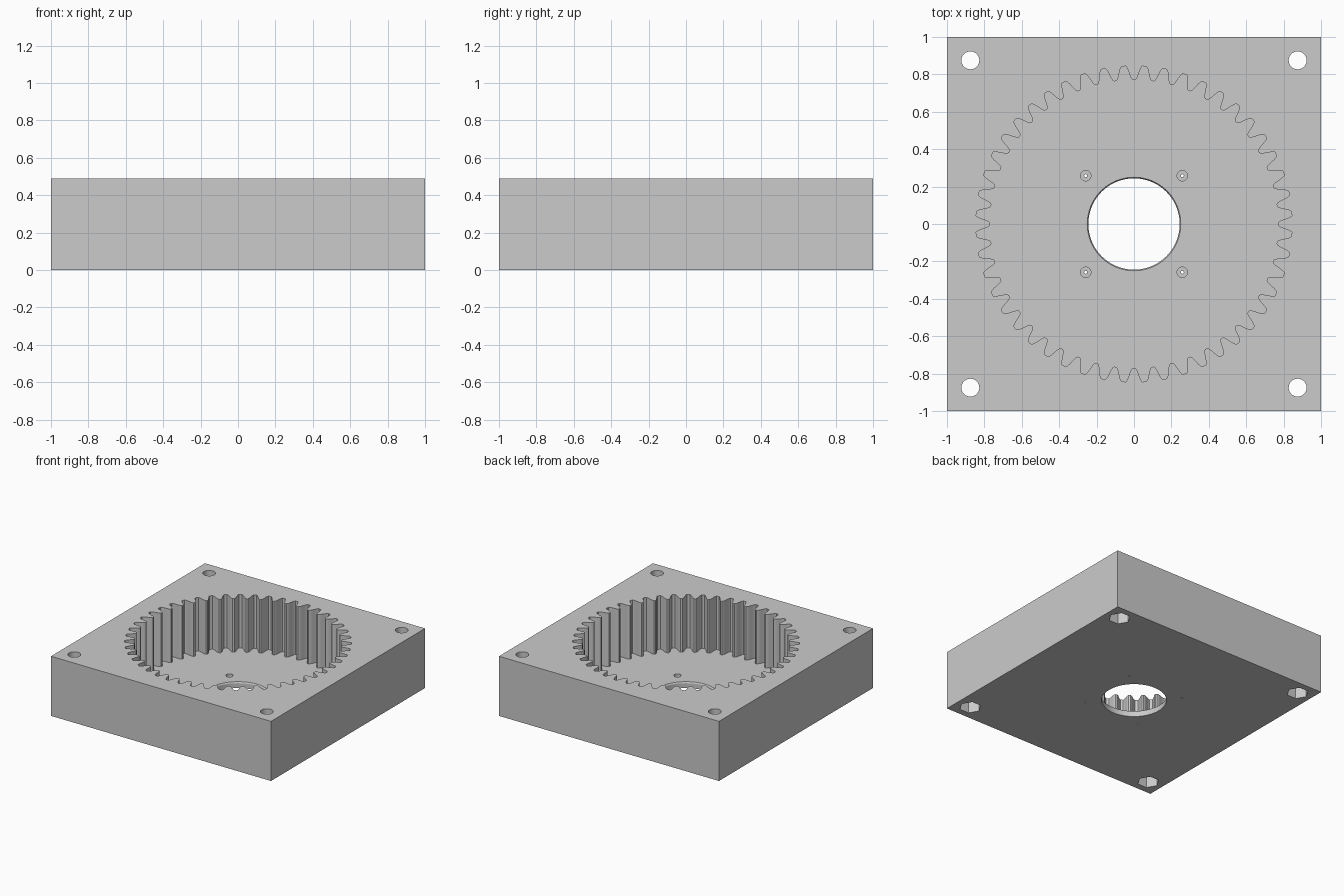
import bpy
import bmesh
from math import cos, sin, pi, radians

cube = bpy.data.objects.get("Cube")
if cube:
    bpy.data.objects.remove(cube, do_unlink=True)

HEIGHT, FLOOR = 0.49, 0.05
TEETH = 48

grey = bpy.data.materials.new("grey_plastic")
grey.use_nodes = True
grey.diffuse_color = (0.6, 0.6, 0.6, 1)
grey.node_tree.nodes["Principled BSDF"].inputs["Base Color"].default_value = (0.6, 0.6, 0.6, 1)


def circle(r, n, turn=0.0):
    return [(r * cos(turn + 2 * pi * i / n), r * sin(turn + 2 * pi * i / n)) for i in range(n)]


def loft(name, layers):
    """Closed solid through a stack of (outline, z) layers."""
    bm = bmesh.new()
    rings = [[bm.verts.new((x, y, z)) for x, y in outline] for outline, z in layers]
    for low, high in zip(rings, rings[1:]):
        for i in range(len(low)):
            j = (i + 1) % len(low)
            bm.faces.new((low[i], low[j], high[j], high[i]))
    bm.faces.new(rings[0][::-1])
    bm.faces.new(rings[-1])
    mesh = bpy.data.meshes.new(name)
    bm.to_mesh(mesh)
    bm.free()
    obj = bpy.data.objects.new(name, mesh)
    bpy.context.collection.objects.link(obj)
    return obj


def prism(name, outline, z0, z1):
    return loft(name, [(outline, z0), (outline, z1)])


def cut(target, cutter, x=0.0, y=0.0):
    """Subtract the cutter from the target and discard it."""
    cutter.location = (x, y, 0)
    cutter.hide_render = True
    mod = target.modifiers.new("cut", "BOOLEAN")
    mod.operation = "DIFFERENCE"
    mod.solver = "EXACT"
    mod.object = cutter
    bpy.context.view_layer.update()
    deps = bpy.context.evaluated_depsgraph_get()
    result = bpy.data.meshes.new_from_object(target.evaluated_get(deps))
    target.modifiers.clear()
    target.data = result
    bpy.data.objects.remove(cutter, do_unlink=True)


# Square block
housing = prism("ring_gear_housing", [(-1, -1), (1, -1), (1, 1), (-1, 1)], 0, HEIGHT)
housing.data.materials.append(grey)

# Toothed cavity: half a tooth as (radius, degrees from tooth centre), mirrored
half = [(0.845, 0.75), (0.839, 1.1), (0.825, 1.5), (0.808, 1.9),
        (0.79, 2.3), (0.777, 2.75), (0.77, 3.3)]
tooth = [(r, -a) for r, a in reversed(half)] + half
gear = []
for k in range(TEETH):
    for r, a in tooth:
        t = 2 * pi * (k + 0.5) / TEETH + radians(a)
        gear.append((r * cos(t), r * sin(t)))
cut(housing, prism("gear_cutter", gear, FLOOR, HEIGHT + 0.1))

# Central shaft bore, slightly wider at the floor
cut(housing, loft("bore_cutter", [(circle(0.244, 96), -0.1), (circle(0.244, 96), FLOOR - 0.01),
                                  (circle(0.25, 96), FLOOR), (circle(0.25, 96), FLOOR + 0.1)]))

for sx in (-1, 1):
    for sy in (-1, 1):
        # Corner bolt hole with a hexagonal nut pocket underneath
        x, y = 0.875 * sx, 0.875 * sy
        cut(housing, prism("bolt_cutter", circle(0.048, 32), -0.1, HEIGHT + 0.1), x, y)
        cut(housing, prism("nut_cutter", circle(0.083, 6), -0.1, 0.1), x, y)
        # Small screw hole in the floor with a counterbore
        x, y = 0.258 * sx, 0.258 * sy
        cut(housing, prism("screw_cutter", circle(0.008, 16), -0.1, FLOOR + 0.1), x, y)
        cut(housing, prism("screw_head_cutter", circle(0.028, 24), FLOOR - 0.025, FLOOR + 0.1), x, y)

# Smooth round walls, sharp edges
if not housing.data.materials:
    housing.data.materials.append(grey)
bpy.context.view_layer.objects.active = housing
housing.select_set(True)
bpy.ops.object.shade_smooth_by_angle(angle=radians(25))
